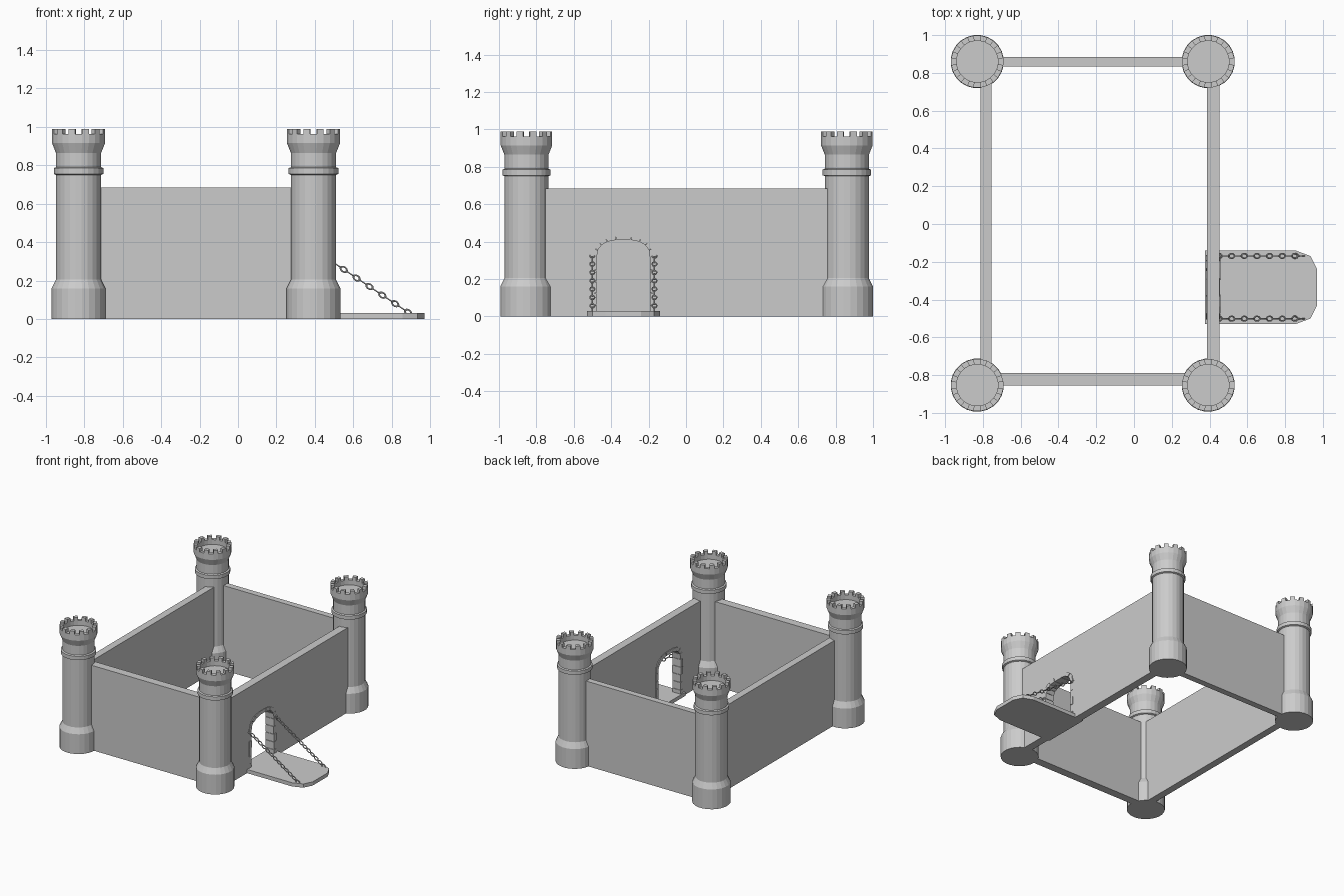
import bpy, bmesh, math, random
from mathutils import Vector, Matrix

random.seed(4)
if "Cube" in bpy.data.objects:
    bpy.data.objects.remove(bpy.data.objects["Cube"])

stone = bpy.data.materials.new("grey_stone")
stone.use_nodes = True
stone.diffuse_color = (0.6, 0.6, 0.6, 1)
stone.node_tree.nodes["Principled BSDF"].inputs["Base Color"].default_value = (0.6, 0.6, 0.6, 1)


def add_object(name, mesh, matrix=Matrix()):
    if not mesh.materials:
        mesh.materials.append(stone)
    obj = bpy.data.objects.new(name, mesh)
    obj.matrix_world = matrix
    bpy.context.collection.objects.link(obj)
    return obj


def finish(bm, name):
    bmesh.ops.recalc_face_normals(bm, faces=bm.faces[:])
    mesh = bpy.data.meshes.new(name)
    bm.to_mesh(mesh)
    bm.free()
    return mesh


def add_prism(bm, outline, offset):
    # closed solid from a planar outline pushed along offset
    face = bm.faces.new([bm.verts.new(p) for p in outline])
    result = bmesh.ops.extrude_face_region(bm, geom=[face], use_keep_orig=True)
    moved = [g for g in result["geom"] if isinstance(g, bmesh.types.BMVert)]
    bmesh.ops.translate(bm, verts=moved, vec=offset)


def prism(name, outline, offset):
    bm = bmesh.new()
    add_prism(bm, outline, Vector(offset))
    return add_object(name, finish(bm, name))


# Towers: turned profile with a hollow top and raised merlons
SIDES, RIM = 24, 0.963
profile = [(0.141, 0), (0.141, 0.16), (0.119, 0.205), (0.119, 0.75), (0.13, 0.755),
           (0.13, 0.785), (0.119, 0.79), (0.119, 0.865), (0.139, 0.915), (0.139, RIM),
           (0.11, RIM), (0.11, 0.925)]
bm = bmesh.new()
rings = []
for r, z in profile:
    rings.append([bm.verts.new((r * math.cos(a), r * math.sin(a), z))
                  for a in (math.tau * (i + 0.5) / SIDES for i in range(SIDES))])
rim_faces = []
for low, high in zip(rings, rings[1:]):
    for i in range(SIDES):
        j = (i + 1) % SIDES
        face = bm.faces.new((low[i], low[j], high[j], high[i]))
        if low is rings[-3]:
            rim_faces.append(face)
bm.faces.new(rings[0])
bm.faces.new(rings[-1])
bmesh.ops.recalc_face_normals(bm, faces=bm.faces[:])
for merlon in bmesh.ops.extrude_discrete_faces(bm, faces=rim_faces[::2])["faces"]:
    pass
bm.normal_update()
merlon_tops = [f for f in bm.faces if f.is_valid and all(abs(v.co.z - RIM) < 1e-5 for v in f.verts)]
bm.free()

bm = bmesh.new()
rings = []
for r, z in profile:
    rings.append([bm.verts.new((r * math.cos(a), r * math.sin(a), z))
                  for a in (math.tau * (i + 0.5) / SIDES for i in range(SIDES))])
for low, high in zip(rings, rings[1:]):
    for i in range(SIDES):
        j = (i + 1) % SIDES
        bm.faces.new((low[i], low[j], high[j], high[i]))
bm.faces.new(rings[0])
bm.faces.new(rings[-1])
for i in range(0, SIDES, 2):
    corners = [rings[-3][i], rings[-3][i + 1], rings[-2][i + 1], rings[-2][i]]
    add_prism(bm, [v.co.copy() for v in corners], Vector((0, 0, 0.027)))
tower_mesh = finish(bm, "tower")
for side, x in (("right", -0.83), ("left", 0.393)):
    for end, y in (("front", -0.853), ("back", 0.86)):
        add_object(f"{end}_{side}_tower", tower_mesh, Matrix.Translation((x, y, 0)))

# Plain walls
HEIGHT = 0.685


def wall(name, x0, x1, y0, y1):
    prism(name, [(x0, y0, 0), (x1, y0, 0), (x1, y1, 0), (x0, y1, 0)], (0, 0, HEIGHT))


wall("front_wall", -0.83, 0.39, -0.855, -0.788)
wall("back_wall", -0.83, 0.39, 0.833, 0.883)
wall("right_wall", -0.812, -0.754, -0.85, 0.86)

# Gate wall with an arched opening
GATE_Y, SPRING = -0.335, 0.31
WALL_X0, WALL_X1 = 0.387, 0.452


def arch(half, top, x, jambs=5, steps=9):
    def squash(v):
        return math.copysign(abs(v) ** 0.75, v)
    left = [Vector((x, GATE_Y - half, SPRING * i / jambs)) for i in range(jambs)]
    right = [Vector((x, GATE_Y + half, p.z)) for p in reversed(left)]
    curve = []
    for i in range(steps + 1):
        a = math.pi * i / steps
        curve.append(Vector((x, GATE_Y - half * squash(math.cos(a)),
                             SPRING + (top - SPRING) * squash(math.sin(a)))))
    return left + curve + right


opening = arch(0.155, 0.425, WALL_X0)
outline = [(WALL_X0, -0.85, 0)] + opening + [(WALL_X0, 0.86, 0), (WALL_X0, 0.86, HEIGHT),
                                             (WALL_X0, -0.85, HEIGHT)]
prism("gate_wall", outline, (WALL_X1 - WALL_X0, 0, 0))

# Stones lining the gate, slightly uneven
inner, outer = arch(0.142, 0.41, 0), arch(0.172, 0.44, 0)
bm = bmesh.new()
for i in range(len(inner) - 1):
    quad = [inner[i], inner[i + 1], outer[i + 1], outer[i]]
    middle = sum(quad, Vector()) / 4
    start = WALL_X0 - random.uniform(0.002, 0.007)
    end = WALL_X1 + random.uniform(0.002, 0.007)
    add_prism(bm, [middle.lerp(p, 0.96) + Vector((start, 0, 0)) for p in quad],
              Vector((end - start, 0, 0)))
add_object("gate_stones", finish(bm, "gate_stones"))

# Drawbridge with a cut-off end
half_plan = [(0.375, 0.195), (0.855, 0.195), (0.935, 0.165), (0.97, 0.095)]
plan = half_plan + [(x, -d) for x, d in reversed(half_plan)]
prism("drawbridge", [(x, GATE_Y + d, 0) for x, d in plan], (0, 0, 0.03))

# Chains: alternate links turned a quarter
LINKS = 14
bpy.ops.mesh.primitive_torus_add(major_radius=0.0125, minor_radius=0.004,
                                 major_segments=14, minor_segments=6)
pattern = bpy.context.object
link_mesh = pattern.data
bpy.data.objects.remove(pattern)
link_mesh.name = "chain_link"
for side, offset in (("right", -0.166), ("left", 0.166)):
    top = Vector((0.45, GATE_Y + offset, 0.325))
    foot = Vector((0.885, GATE_Y + offset, 0.035))
    slope = (foot - top).to_track_quat('X', 'Z').to_matrix().to_4x4()
    for i in range(LINKS):
        turn = Matrix.Rotation(math.pi / 2 * (i % 2), 4, 'X')
        place = Matrix.Translation(top.lerp(foot, i / (LINKS - 1)))
        add_object(f"{side}_chain_link_{i + 1}", link_mesh,
                   place @ slope @ turn @ Matrix.Diagonal((1.45, 1, 1, 1)))
